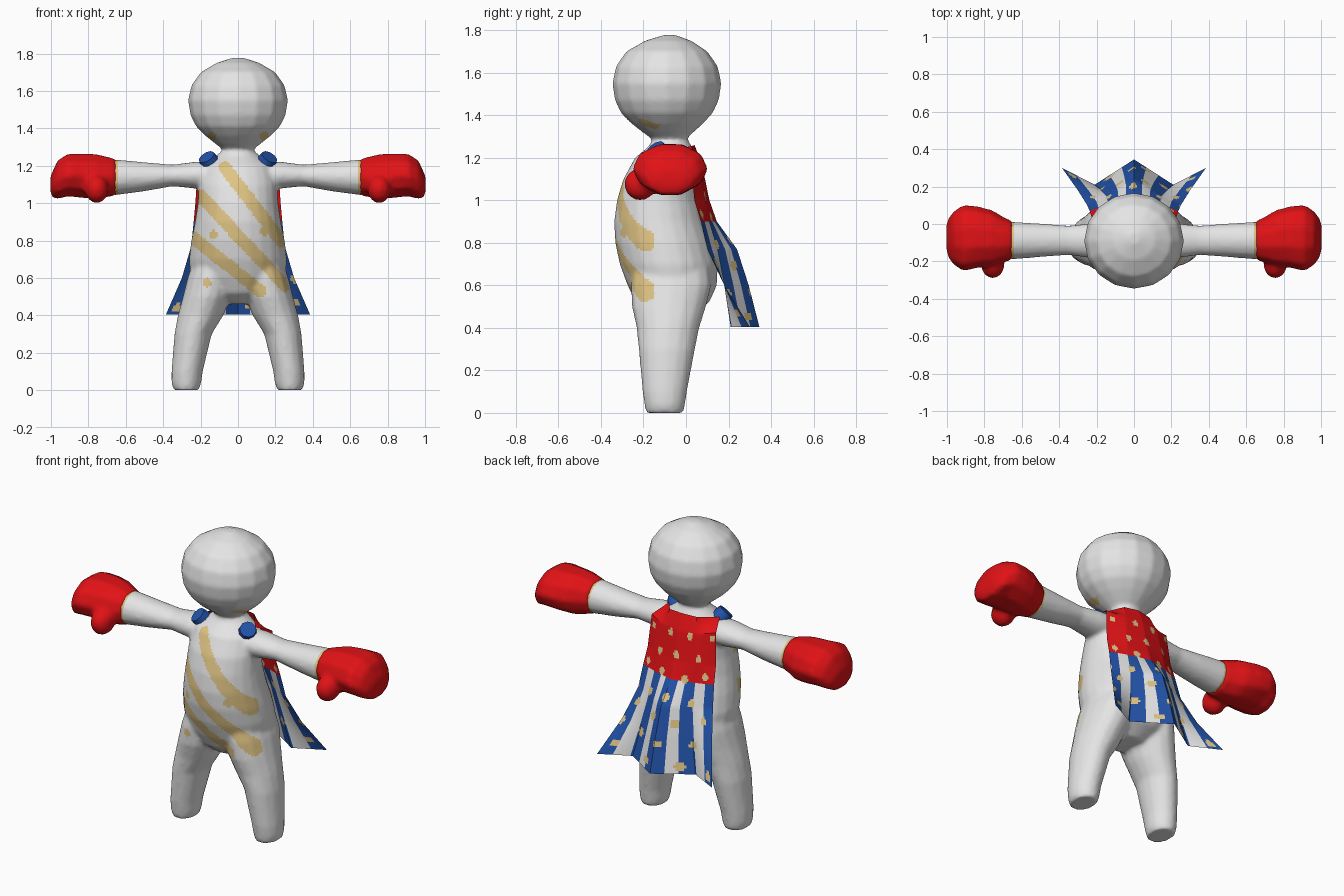
import bpy, bmesh, random
from math import sin, cos, pi, radians
from mathutils import Vector, Matrix

cube = bpy.data.objects.get("Cube")
if cube:
    bpy.data.objects.remove(cube)


def material(name, colour):
    m = bpy.data.materials.new(name)
    m.use_nodes = True
    m.diffuse_color = (*colour, 1)
    bsdf = m.node_tree.nodes["Principled BSDF"]
    bsdf.inputs["Base Color"].default_value = (*colour, 1)
    bsdf.inputs["Roughness"].default_value = 0.7
    return m


WHITE = material("white", (0.78, 0.78, 0.78))
RED = material("red", (0.75, 0.006, 0.008))
BLUE = material("blue", (0.016, 0.085, 0.39))
GOLD = material("gold", (0.74, 0.55, 0.23))


def loft(bm, sections, axis, sides=24, side=1):
    """Closed tube through elliptical sections (x, y, z, radius a, radius b)."""
    rings = []
    for x, y, z, a, b in sections:
        ring = []
        for i in range(sides):
            c, s = a * cos(2 * pi * i / sides), b * sin(2 * pi * i / sides)
            off = Vector((c, s, 0)) if axis == "z" else Vector((0, c, s))
            p = Vector((x, y, z)) + off
            ring.append(bm.verts.new((p.x * side, p.y, p.z)))
        rings.append(ring)
    for r0, r1 in zip(rings, rings[1:]):
        for i in range(sides):
            j = (i + 1) % sides
            bm.faces.new((r0[i], r0[j], r1[j], r1[i]))
    bm.faces.new(rings[0][::-1])
    bm.faces.new(rings[-1])


def make_object(name, bm, mats):
    bmesh.ops.recalc_face_normals(bm, faces=bm.faces)
    mesh = bpy.data.meshes.new(name)
    bm.to_mesh(mesh)
    bm.free()
    obj = bpy.data.objects.new(name, mesh)
    bpy.context.collection.objects.link(obj)
    for m in mats:
        mesh.materials.append(m)
    bpy.ops.object.select_all(action="DESELECT")
    obj.select_set(True)
    bpy.context.view_layer.objects.active = obj
    return obj


def fuse(obj, voxel, passes):
    """Merge overlapping volumes into one soft skin."""
    rm = obj.modifiers.new("fuse", "REMESH")
    rm.mode, rm.voxel_size, rm.use_smooth_shade = "VOXEL", voxel, True
    sm = obj.modifiers.new("soften", "SMOOTH")
    sm.factor, sm.iterations = 0.5, passes
    for name in ("fuse", "soften"):
        bpy.ops.object.modifier_apply(modifier=name)
    bpy.ops.object.shade_smooth()


# Body: head, torso, arms and legs fused together
bm = bmesh.new()
head = [(1.24, .07), (1.29, .085), (1.32, .125), (1.36, .175), (1.41, .225), (1.47, .255),
        (1.55, .268), (1.63, .25), (1.70, .2), (1.75, .115), (1.777, .03)]
loft(bm, [(0, -.075 - .015 * min(1, r / .2), z, r, r * .96) for z, r in head], "z", 16)

# Torso rows: height, half width, front depth, back depth
torso = [(1.29, .075, -.15, .005), (1.25, .12, -.18, .03), (1.2, .19, -.24, .05),
         (1.1, .21, -.295, .055), (1.0, .215, -.325, .065), (.9, .23, -.338, .09),
         (.8, .25, -.333, .125), (.7, .262, -.312, .15), (.6, .255, -.275, .145),
         (.52, .2, -.235, .11), (.46, .09, -.16, .02)]
loft(bm, [(0, (f + b) / 2, z, w, (b - f) / 2) for z, w, f, b in torso], "z")

leg = [(.277, -.1, 0, .068, .088), (.276, -.1, .04, .08, .096), (.272, -.1, .1, .084, .105),
       (.24, -.09, .3, .1, .133), (.2, -.085, .4, .122, .148), (.165, -.08, .5, .13, .175),
       (.145, -.07, .6, .125, .19), (.12, -.07, .7, .115, .18)]
arm = [(.08, -.09, 1.15, .1, .07), (.22, -.09, 1.15, .095, .073), (.35, -.087, 1.148, .079, .058),
       (.5, -.087, 1.141, .09, .078), (.665, -.089, 1.138, .102, .097)]
for side in (1, -1):
    loft(bm, leg, "z", 16, side)
    loft(bm, arm, "x", 16, side)
body = make_object("body", bm, [WHITE, GOLD])
fuse(body, 0.012, 5)

# Painted belly bands, belly spots, cheeks and cuffs
bands = [((-.07, 1.19), (.23, .8)), ((-.2, 1.04), (.25, .56)), ((-.26, .83), (.12, .53))]
spots = [(-.13, .83), (.14, .85), (-.165, .575)]


def band_distance(p, a, b):
    a, b = Vector(a), Vector(b)
    t = max(0, min(1, (p - a).dot(b - a) / (b - a).length_squared))
    return (p - a.lerp(b, t)).length


for f in body.data.polygons:
    c = f.center
    p = Vector((c.x, c.z))
    belly = c.y < -.15 and abs(c.x) < .3 and c.z < 1.25 and (
        any(band_distance(p, a, b) < .034 for a, b in bands)
        or any((p - Vector(s)).length < .024 for s in spots))
    cheek = c.y < -.12 and (Vector((abs(c.x), c.z)) - Vector((.14, 1.36))).length < .024
    cuff = abs(c.x) > .637
    f.material_index = int(belly or cheek or cuff)

# Mitten gloves with a thumb at the front
glove = [(.648, -.087, 1.138, .104, .099), (.69, -.085, 1.14, .12, .11),
         (.76, -.075, 1.142, .152, .125), (.84, -.07, 1.147, .168, .123),
         (.91, -.075, 1.15, .18, .118), (.965, -.075, 1.125, .145, .107),
         (.99, -.075, 1.1, .11, .075), (1.003, -.07, 1.1, .07, .045)]
for name, side in (("left_glove", 1), ("right_glove", -1)):
    bm = bmesh.new()
    loft(bm, glove, "x", 10, side)
    thumb = Matrix.Translation((.755 * side, -.215, 1.075)) @ Matrix.Diagonal((.065, .078, .078, 1))
    bmesh.ops.create_icosphere(bm, subdivisions=2, radius=1, matrix=thumb)
    fuse(make_object(name, bm, [RED]), 0.015, 3)

# Cape rows: the middle crease, the valley folds and the outer edges
cape_rows = [
    ((0, .04, 1.26), (.09, .025, 1.255), (.17, -.08, 1.235)),
    ((0, .075, 1.17), (.11, .06, 1.17), (.215, .02, 1.19)),
    ((0, .11, 1.0), (.13, .09, 1.0), (.228, .04, 1.0)),
    ((0, .145, .9), (.13, .11, .9), (.237, .07, .9)),
    ((0, .24, .77), (.14, .15, .77), (.25, .1, .77)),
    ((0, .295, .6), (.17, .18, .6), (.3, .18, .6)),
    ((0, .345, .405), (.21, .21, .405), (.385, .3, .405)),
]
COLS, STEPS = 64, 12


def cape_point(row, u):
    mid, valley, edge = (Vector(p) for p in row)
    k = abs(u) * 2
    p = mid.lerp(valley, k) if k <= 1 else valley.lerp(edge, k - 1)
    return Vector((p.x * (1 if u >= 0 else -1), p.y, p.z))


random.seed(4)
dots = [(-.25 + .16 * k + .08 * (i % 2) + random.uniform(-.025, .025),
         .46 + .115 * i + random.uniform(-.02, .02)) for i in range(7) for k in range(4)]


def cape_colour(u, z):
    """Index of red, blue, white or gold at a place on the cape."""
    if any((Vector((u * .3, z)) - Vector(d)).length < .022 for d in dots):
        return 3
    if z > .895:
        return 0
    w = abs(u)
    return 1 if w < .15 or .3 < w < .52 or w > .78 else 2


bm = bmesh.new()
grid = []
us = [2 * i / COLS - 1 for i in range(COLS + 1)]
for n, (r0, r1) in enumerate(zip(cape_rows, cape_rows[1:])):
    last = n == len(cape_rows) - 2
    for s in range(STEPS + last):
        grid.append([bm.verts.new(cape_point(r0, u).lerp(cape_point(r1, u), s / STEPS)) for u in us])
for g0, g1 in zip(grid, grid[1:]):
    for i in range(COLS):
        f = bm.faces.new((g0[i], g1[i], g1[i + 1], g0[i + 1]))
        f.material_index = cape_colour((us[i] + us[i + 1]) / 2, f.calc_center_median().z)
make_object("cape", bm, [RED, BLUE, WHITE, GOLD])
bpy.ops.object.shade_smooth_by_angle(angle=radians(30))

# Round clasps holding the cape on the shoulders
for name, side in (("left_clasp", 1), ("right_clasp", -1)):
    bm = bmesh.new()
    tilt = Vector((.45 * side, -.5, .74)).to_track_quat("Z", "Y").to_matrix().to_4x4()
    bmesh.ops.create_cone(bm, cap_ends=True, segments=10, radius1=.056, radius2=.046, depth=.06,
                          matrix=Matrix.Translation((.155 * side, -.13, 1.225)) @ tilt)
    make_object(name, bm, [BLUE])
    bpy.ops.object.shade_smooth_by_angle(angle=radians(40))
